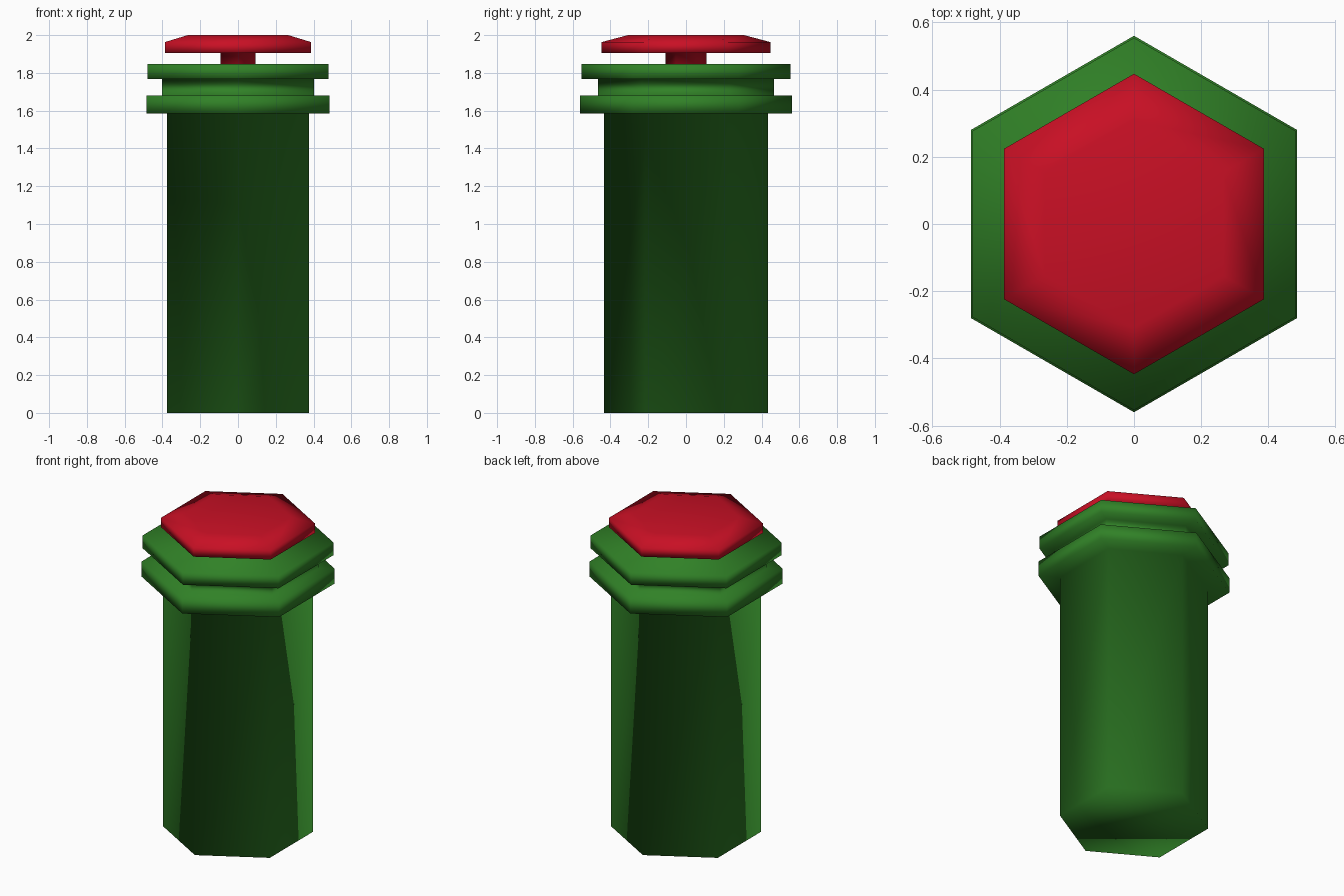
import bpy
import bmesh
from math import cos, sin, pi

SIDES = 6

cube = bpy.data.objects.get("Cube")
if cube:
    bpy.data.objects.remove(cube, do_unlink=True)


def make_material(name, rgb):
    mat = bpy.data.materials.new(name)
    mat.use_nodes = True
    mat.diffuse_color = (*rgb, 1)
    mat.node_tree.nodes["Principled BSDF"].inputs["Base Color"].default_value = (*rgb, 1)
    return mat


def hex_turned(name, profile, mat):
    """Stack hexagonal rings of (radius, height), bottom to top, and cap the ends."""
    bm = bmesh.new()
    rings = []
    for radius, z in profile:
        angles = [pi / 2 + 2 * pi * i / SIDES for i in range(SIDES)]
        rings.append([bm.verts.new((radius * cos(a), radius * sin(a), z)) for a in angles])
    for low, high in zip(rings, rings[1:]):
        for i in range(SIDES):
            j = (i + 1) % SIDES
            bm.faces.new((low[i], low[j], high[j], high[i]))
    bm.faces.new(rings[0][::-1])
    bm.faces.new(rings[-1])
    for face in bm.faces:
        face.smooth = True
    mesh = bpy.data.meshes.new(name)
    bm.to_mesh(mesh)
    bm.free()
    mesh.materials.append(mat)
    obj = bpy.data.objects.new(name, mesh)
    bpy.context.collection.objects.link(obj)
    return obj


green = make_material("green", (0.03, 0.22, 0.02))
red = make_material("red", (0.58, 0.005, 0.018))

# Long shank with a lower collar, a neck and an upper collar
hex_turned("body", [
    (0.434, 0), (0.434, 1.586),
    (0.56, 1.586), (0.56, 1.68),
    (0.465, 1.68), (0.465, 1.767),
    (0.554, 1.767), (0.554, 1.846),
], green)

# Short stem carrying a wide button with a sloped rim
hex_turned("button", [
    (0.108, 1.848), (0.108, 1.905),
    (0.447, 1.905), (0.447, 1.963),
    (0.307, 2.0),
], red)
